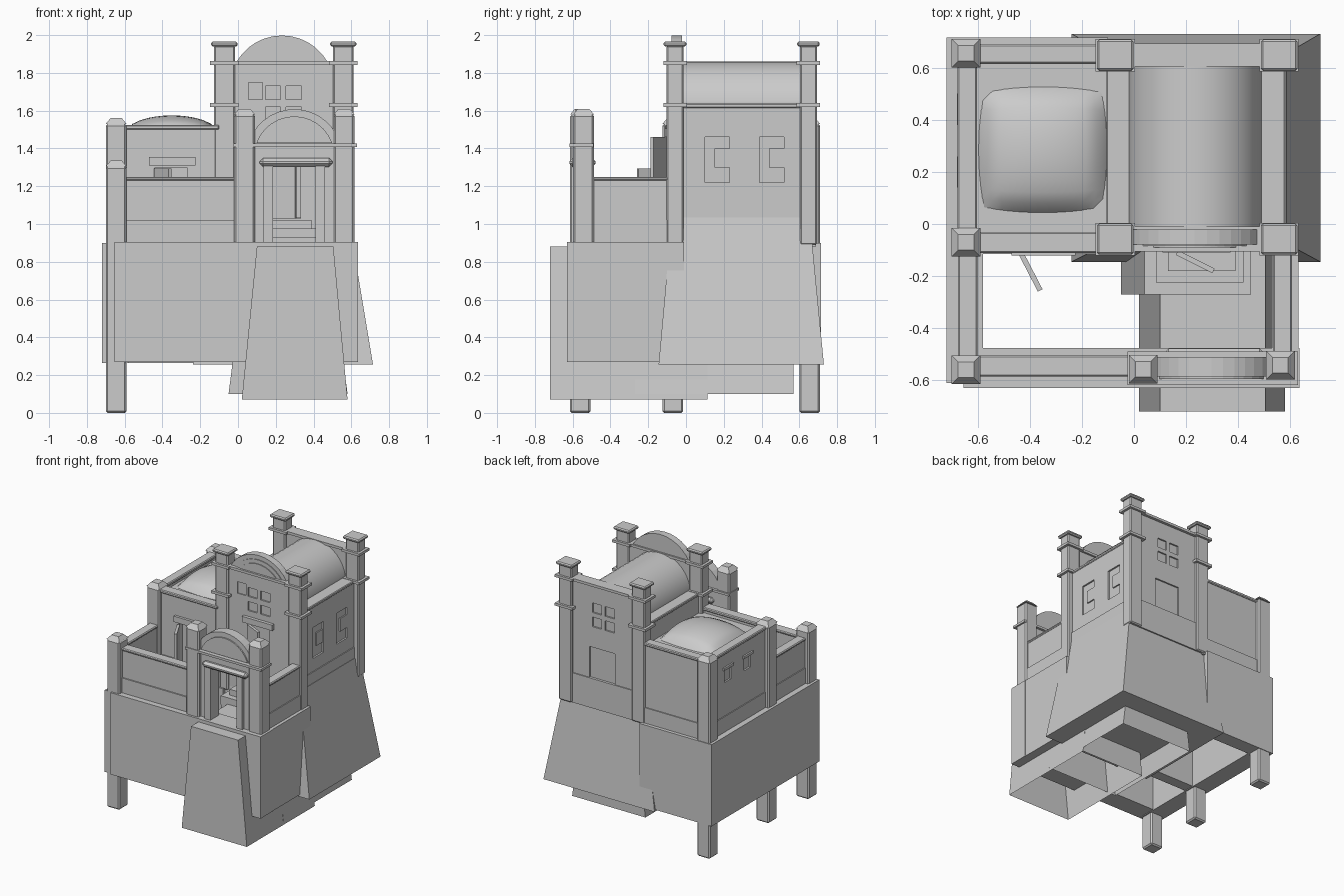
import bpy, bmesh, math

if "Cube" in bpy.data.objects:
    bpy.data.objects.remove(bpy.data.objects["Cube"])


def mesh_obj(name, bm):
    bmesh.ops.recalc_face_normals(bm, faces=bm.faces[:])
    me = bpy.data.meshes.new(name)
    bm.to_mesh(me)
    bm.free()
    ob = bpy.data.objects.new(name, me)
    bpy.context.collection.objects.link(ob)
    return ob


def bevel(ob, w):
    m = ob.modifiers.new("bevel", 'BEVEL')
    m.width, m.segments = w, 1


def taper(name, b, z0, t, z1, bev=0, open_bottom=False):
    """Solid between rectangle b (x0,x1,y0,y1) at z0 and rectangle t at z1."""
    bm = bmesh.new()
    rings = []
    for (x0, x1, y0, y1), z in ((b, z0), (t, z1)):
        rings.append([bm.verts.new(p) for p in ((x0, y0, z), (x1, y0, z), (x1, y1, z), (x0, y1, z))])
    lo, hi = rings
    for i in range(4):
        j = (i + 1) % 4
        bm.faces.new((lo[i], lo[j], hi[j], hi[i]))
    bm.faces.new(hi)
    if not open_bottom:
        bm.faces.new(lo[::-1])
    ob = mesh_obj(name, bm)
    if bev:
        bevel(ob, bev)
    return ob


def box(name, x0, x1, y0, y1, z0, z1, bev=0):
    return taper(name, (x0, x1, y0, y1), z0, (x0, x1, y0, y1), z1, bev)


def prism(name, pts, y0, y1, smooth=False):
    """Extrude an x/z outline along y."""
    bm = bmesh.new()
    f = bm.faces.new([bm.verts.new((x, y0, z)) for x, z in pts])
    r = bmesh.ops.extrude_face_region(bm, geom=[f])
    bmesh.ops.translate(bm, vec=(0, y1 - y0, 0), verts=[v for v in r['geom'] if isinstance(v, bmesh.types.BMVert)])
    ob = mesh_obj(name, bm)
    if smooth:
        for p in ob.data.polygons:
            p.use_smooth = abs(p.normal.y) < 0.5
    return ob


def arc(cx, cz, half, rise, n=12):
    """Circular arc of given half width and rise, right to left."""
    r = (half * half + rise * rise) / (2 * rise)
    a = math.asin(min(1, half / r))
    return [(cx + r * math.sin(a - 2 * a * i / n), cz + rise - r + r * math.cos(a - 2 * a * i / n)) for i in range(n + 1)]


def cut(ob, name, *b):
    c = box(name + "_cutter", *b)
    c.hide_render = True
    c.display_type = 'WIRE'
    m = ob.modifiers.new("cut", 'BOOLEAN')
    m.operation, m.object, m.solver = 'DIFFERENCE', c, 'EXACT'


def post(name, cx, cy, z0, z1, w=0.11):
    h = w / 2
    box(name, cx - h, cx + h, cy - h, cy + h, z0, z1 - 0.03, 0.01)
    taper(name + "_tip", (cx - h, cx + h, cy - h, cy + h), z1 - 0.03,
          (cx - h + .025, cx + h - .025, cy - h + .025, cy + h - .025), z1)


# Foundations
taper("tower_foundation", (-.24, .715, -.145, .73), .255, (-.10, .585, -.075, .655), 1.035)
taper("front_ramp_base", (.02, .58, -.72, .115), .07, (.10, .505, -.72, .115), .88, open_bottom=True)
taper("rear_ramp_base", (-.05, .58, -.27, .57), .10, (.05, .48, -.27, .57), .88, open_bottom=True)
box("left_base_wall", -.72, -.58, -.61, .715, .265, .90)
box("front_base_wall", -.655, .635, -.63, -.475, .27, .905)
box("right_base_wall", .53, .632, -.625, -.01, .27, .905)
box("back_base_wall", -.70, -.10, .60, .715, .265, .90)
box("middle_base_wall", -.65, -.05, -.115, -.03, .27, .90)

# Corner posts of the left room and yard
post("back_left_post", -.645, .655, 0, 1.56)
post("middle_left_post", -.645, -.07, 0, 1.56)
post("front_left_post", -.645, -.56, 0, 1.335)

# Yard walls with plinths and rails
box("yard_front_wall", -.62, .0, -.575, -.515, .88, 1.235)
box("yard_front_plinth", -.62, .0, -.585, -.505, .88, 1.02)
box("yard_front_rail", -.62, .0, -.585, -.505, 1.23, 1.25, .006)
for name, x, y1 in (("left", -.638, -.09), ("right", .57, -.08)):
    box(f"yard_{name}_wall", x - .03, x + .03, -.55, y1, .88, 1.235)
    box(f"yard_{name}_plinth", x - .037, x + .037, -.55, y1, .88, 1.02)
    box(f"yard_{name}_rail", x - .037, x + .037, -.55, y1, 1.23, 1.25, .006)

# Left room
w = box("room_front_wall", -.62, -.08, -.10, -.04, .88, 1.51)
cut(w, "room_door", -.44, -.27, -.2, -.055, .90, 1.30)
box("room_front_plinth_left", -.62, -.46, -.108, -.04, .88, 1.02)
box("room_front_plinth_right", -.25, -.08, -.108, -.04, .88, 1.02)
box("room_lintel", -.47, -.225, -.12, -.05, 1.31, 1.355)
w = box("room_left_wall", -.668, -.61, -.05, .64, .88, 1.51)
for i, y in enumerate((.16, .40)):
    cut(w, f"room_window_{i}", -.8, -.655, y, y + .08, 1.28, 1.38)
    box(f"room_window_lintel_{i}", -.68, -.64, y - .02, y + .10, 1.38, 1.40)
box("room_back_wall", -.62, -.08, .625, .68, .88, 1.51)
box("room_left_plinth", -.675, -.61, -.05, .64, .88, 1.02)
box("room_back_plinth", -.62, -.08, .62, .688, .88, 1.02)
box("room_front_rail", -.62, -.10, -.112, -.03, 1.50, 1.525, .006)
box("room_left_rail", -.677, -.602, -.05, .64, 1.50, 1.525, .006)
box("room_back_rail", -.62, -.10, .615, .69, 1.50, 1.525, .006)
box("room_roof", -.62, -.08, -.05, .63, 1.45, 1.48)

# Low dome on the room roof
N = 12
bm = bmesh.new()
bmesh.ops.create_grid(bm, x_segments=N, y_segments=N, size=1)
for v in bm.verts:
    u, s = v.co.x, v.co.y
    v.co = (-.35 + .25 * u * math.sqrt(1 - .15 * s * s), .285 + .245 * s * math.sqrt(1 - .15 * u * u),
            1.475 + .10 * math.sqrt(max(0, (1 - u * u) * (1 - s * s))))
dome = mesh_obj("room_dome", bm)
for p in dome.data.polygons:
    p.use_smooth = True

# Tower posts with flat caps and wrapped bands
for sx, cx in (("left", -.072), ("right", .557)):
    for sy, cy in (("front", -.058), ("back", .648)):
        n = f"tower_{sy}_{sx}"
        box(n + "_post", cx - .055, cx + .055, cy - .045, cy + .045, .89, 1.945, .008)
        box(n + "_cap", cx - .07, cx + .07, cy - .06, cy + .06, 1.94, 1.965, .008)
        for k, z in enumerate((1.62, 1.842)):
            box(f"{n}_band_{k}", cx - .075, cx + .075, cy - .062, cy + .062, z, z + .02)

# Tower front and back walls
front = box("tower_front_wall", -.06, .54, -.085, -.025, .89, 1.85)
cut(front, "tower_door", .15, .33, -.2, -.04, 1.03, 1.46)
back = box("tower_back_wall", -.06, .54, .62, .672, .89, 1.85)
cut(back, "back_panel", .14, .36, .66, .8, 1.04, 1.36)
for i, x in enumerate((.145, .255)):
    for j, z in enumerate((1.52, 1.63)):
        cut(front, f"front_pane_{i}{j}", x, x + .08, -.2, -.073, z + .03, z + .10)
        cut(back, f"back_pane_{i}{j}", x, x + .08, .660, .8, z, z + .075)
for i, x in enumerate((.055, .255)):
    cut(front, f"upper_window_{i}", x, x + .075, -.2, -.077, 1.66, 1.75 if i == 0 else 1.665)
box("tower_lintel", .11, .37, -.11, -.05, 1.46, 1.505)
for n, y0, y1 in (("front", -.105, -.01), ("back", .605, .693)):
    box(f"tower_{n}_rail", -.07, .55, y0, y1, 1.842, 1.862)
box("tower_back_plinth", -.06, .54, .62, .68, .89, 1.12)

# Tower side walls, windows and rails
for n, x0, x1, s in (("left", -.10, -.02, -1), ("right", .49, .575, 1)):
    w = box(f"tower_{n}_wall", x0, x1, -.04, .62, .89, 1.62)
    box(f"tower_{n}_rail", x0 - .006, x1 + .006, -.04, .62, 1.615, 1.637, .005)
    if s > 0:
        box("tower_right_plinth", x0, x1 + .007, -.04, .62, .89, 1.12)
        for i, y in enumerate((.10, .39)):
            cut(w, f"side_window_{i}", .562, .7, y, y + .13, 1.22, 1.46)
            box(f"side_window_bar_{i}", .55, .572, y + .05, y + .13, 1.30, 1.40)

# Barrel vault roof
prism("barrel_roof", arc(.235, 1.61, .257, .25, 20), -.04, .63, True)

# Stepped arch above the tower front
for i, (h, r, y) in enumerate(((.24, .138, -.078), (.20, .105, -.084), (.16, .075, -.090))):
    prism(f"tower_arch_{i}", arc(.233, 1.86, h, r), y, -.022 if i == 0 else -.05)

# Gatehouse
post("gate_left_post", .035, -.558, .88, 1.61)
post("gate_right_post", .562, -.542, .88, 1.61)
g = prism("gate_wall", arc(.298, 1.48, .22, .128) + [(.078, .88), (.518, .88)], -.585, -.51)
cut(g, "gate_opening", .185, .41, -.8, -.3, .89, 1.305)
prism("gate_arch_trim", arc(.298, 1.43, .20, .14), -.595, -.55)
for n, x in (("left", .135), ("right", .41)):
    box(f"gate_{n}_jamb", x, x + .05, -.605, -.495, .88, 1.31)
box("gate_lintel", .115, .50, -.618, -.478, 1.303, 1.35, .018)
box("gate_band", -.025, .63, -.618, -.49, 1.407, 1.425)

# Steps to the tower door
for i in range(3):
    box(f"step_{i}", .04 + .045 * i, .45 - .03 * i, -.27 + .045 * i, -.05, .86, .93 + .045 * i)


# Doors standing ajar
def door(name, ax, ay, bx, by, z0, z1):
    L = math.hypot(bx - ax, by - ay)
    ob = box(name, 0, L, -.01, .01, z0, z1)
    ob.location = (ax, ay, 0)
    ob.rotation_euler.z = math.atan2(by - ay, bx - ax)


door("room_door", -.435, -.11, -.36, -.255, .91, 1.295)
door("tower_door", .165, -.11, .305, -.18, 1.03, 1.46)
